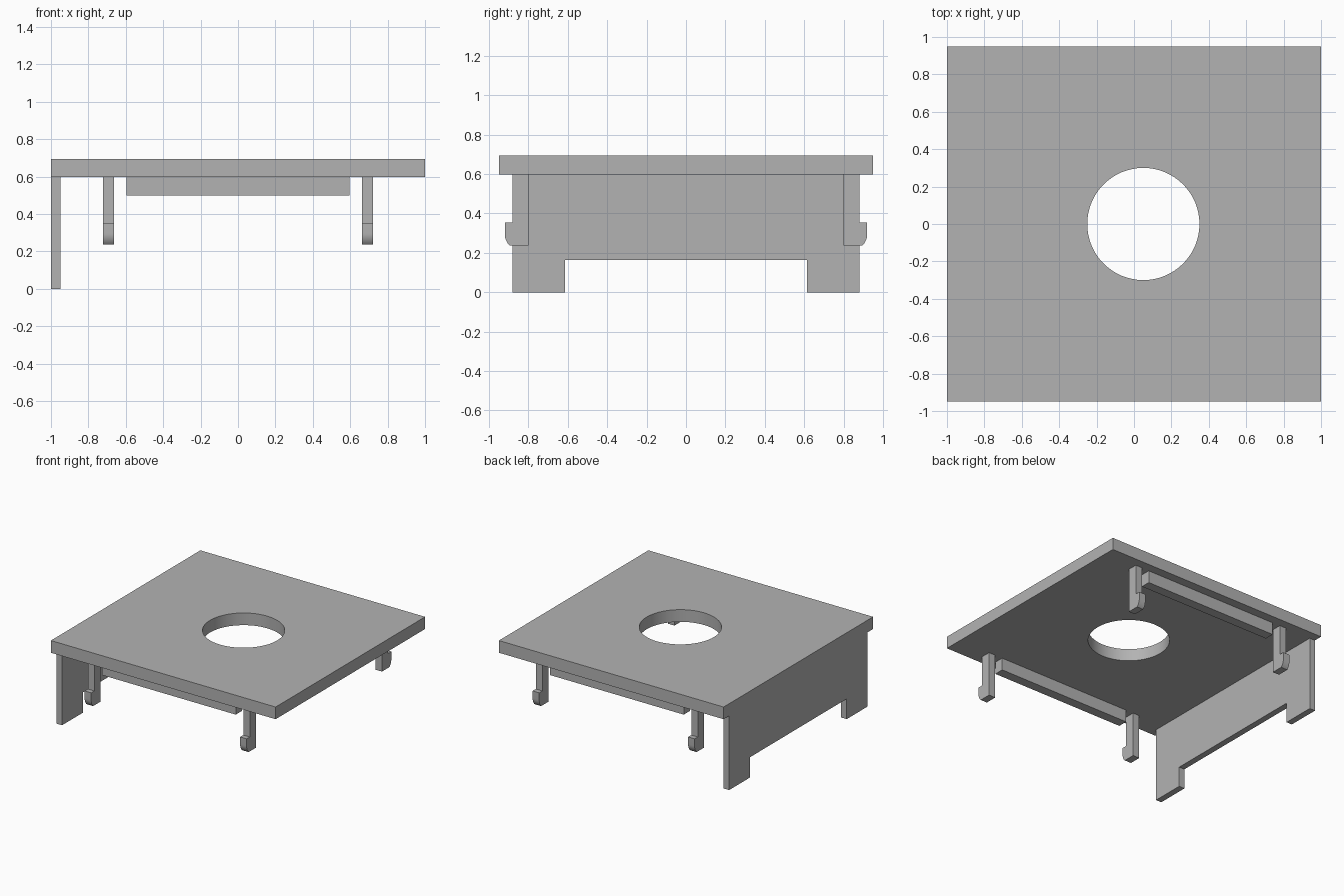
import bpy
import bmesh
import math
from mathutils import Vector

cube = bpy.data.objects.get("Cube")
if cube:
    bpy.data.objects.remove(cube, do_unlink=True)

grey = bpy.data.materials.new("light grey plastic")
grey.use_nodes = True
grey.diffuse_color = (0.45, 0.45, 0.45, 1)
grey.node_tree.nodes["Principled BSDF"].inputs["Base Color"].default_value = grey.diffuse_color

UNDERSIDE = 0.597
TOP = 0.695


def rectangle(u0, u1, v0, v1):
    return [(u0, v0), (u1, v0), (u1, v1), (u0, v1)]


def prism(name, outlines, axis, start, end):
    """Extrude flat outlines (outer edge, then holes) along the z or x axis."""
    bm = bmesh.new()
    for outline in outlines:
        verts = [bm.verts.new((u, v, start) if axis == "z" else (start, u, v))
                 for u, v in outline]
        for a, b in zip(verts, verts[1:] + verts[:1]):
            bm.edges.new((a, b))
    if len(outlines) == 1:
        bm.faces.new(verts)
    else:
        bmesh.ops.triangle_fill(bm, edges=bm.edges[:], use_beauty=True)
    result = bmesh.ops.extrude_face_region(bm, geom=bm.faces[:], use_keep_orig=True)
    offset = Vector((0, 0, end - start) if axis == "z" else (end - start, 0, 0))
    moved = [g for g in result["geom"] if isinstance(g, bmesh.types.BMVert)]
    bmesh.ops.translate(bm, verts=moved, vec=offset)
    bmesh.ops.recalc_face_normals(bm, faces=bm.faces[:])
    mesh = bpy.data.meshes.new(name)
    bm.to_mesh(mesh)
    bm.free()
    mesh.materials.append(grey)
    obj = bpy.data.objects.new(name, mesh)
    bpy.context.collection.objects.link(obj)
    bpy.ops.object.select_all(action="DESELECT")
    obj.select_set(True)
    bpy.context.view_layer.objects.active = obj
    bpy.ops.object.shade_smooth_by_angle(angle=math.radians(30))
    return obj


# Top plate with an off-centre round hole
hole = [(0.05 + 0.3 * math.cos(t), 0.3 * math.sin(t))
        for t in (math.tau * i / 64 for i in range(64))]
prism("top_plate", [rectangle(-1, 1, -0.95, 0.95), hole], "z", UNDERSIDE, TOP)

# Side panel with a wide notch leaving two feet
panel = [(-0.88, 0), (-0.615, 0), (-0.615, 0.163), (0.615, 0.163),
         (0.615, 0), (0.88, 0), (0.88, UNDERSIDE), (-0.88, UNDERSIDE)]
prism("side_panel", [panel], "x", -1, -0.95)

# Snap clip profile: straight stem, outward hook with a rounded lead-in
lead_in = [(0.84 + 0.08 * math.cos(t), 0.295 - 0.08 * math.sin(t))
           for t in (0.813 * i / 6 for i in range(7))]
clip = [(0.80, UNDERSIDE), (0.88, UNDERSIDE), (0.88, 0.353), (0.92, 0.353),
        *lead_in, (0.80, 0.237)]

for side, sign in (("front", -1), ("back", 1)):
    profile = [(y * sign, z) for y, z in clip]
    for hand, x in (("right", -0.692), ("left", 0.692)):
        prism(f"{side}_{hand}_clip", [profile], "x", x - 0.029, x + 0.029)
    # Stiffening rail between the two clips
    rail = rectangle(0.80 * sign, 0.878 * sign, 0.498, UNDERSIDE)
    prism(f"{side}_rail", [rail], "x", -0.595, 0.595)
